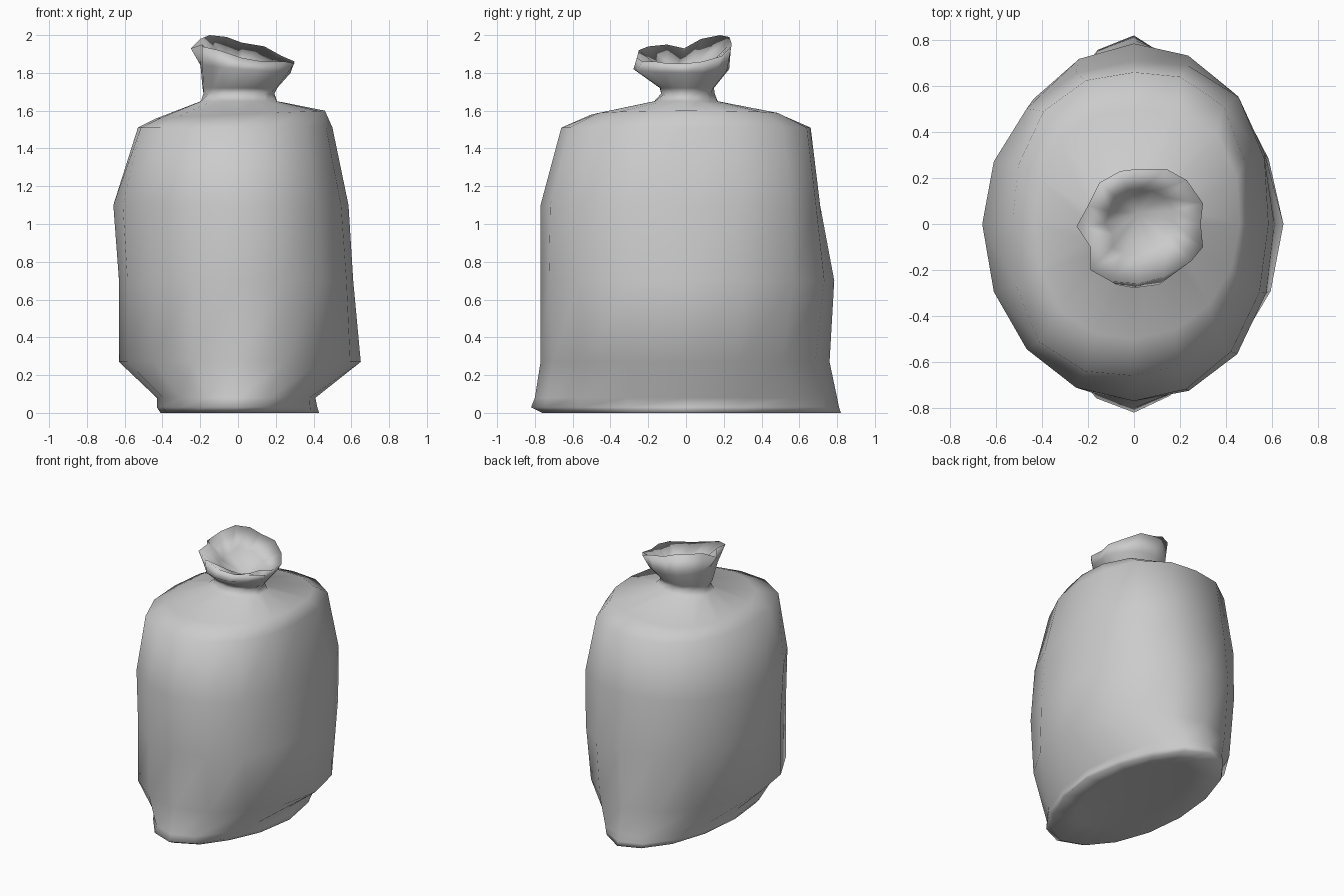
import bpy, bmesh, math

N = 16  # sides of the sack


def ring(bm, z, xl, xr, yf, yb, bulge=(0, 0, 0, 0), pleat=0.0, zoff=0.0):
    """Lopsided ellipse: reach left, right, front, back; bulge per quadrant."""
    verts = []
    for i in range(N):
        a = 2 * math.pi * i / N
        c, s = math.cos(a), math.sin(a)
        k = 1 + bulge[i * 4 // N] * math.sin(2 * a) ** 2
        k += pleat if i % 2 else -pleat * 0.3
        x = c * (xr if c > 0 else xl) * k
        y = s * (yb if s > 0 else yf) * k
        verts.append(bm.verts.new((x, y, z + zoff * c)))
    return verts


def bridge(bm, a, b):
    for i in range(N):
        j = (i + 1) % N
        bm.faces.new((a[i], a[j], b[j], b[i]))


def fan(bm, loop, tip):
    t = bm.verts.new(tip)
    for i in range(N):
        bm.faces.new((loop[i], loop[(i + 1) % N], t))


bm = bmesh.new()
flat = (0, 0, 0, 0)

# underside, body, shoulders and tied neck
profile = [
    (0.03, 0.26, 0.26, 0.55, 0.55),
    (0.00, 0.41, 0.43, 0.76, 0.82, (-0.10, 0, 0, -0.06)),
    (0.03, 0.43, 0.42, 0.82, 0.81, (-0.05, 0, 0, -0.03)),
    (0.08, 0.43, 0.41, 0.80, 0.80),
    (0.27, 0.63, 0.65, 0.77, 0.76, (-0.05, -0.05, 0.01, -0.02)),
    (0.70, 0.63, 0.61, 0.77, 0.785, (0.02, -0.02, 0.01, 0.04)),
    (1.10, 0.66, 0.585, 0.77, 0.71, (0.10, 0.0, 0.0, 0.02)),
    (1.51, 0.53, 0.50, 0.66, 0.66, (0.10, 0.05, 0.10, 0.02)),
    (1.58, 0.43, 0.46, 0.50, 0.50, (0.11, 0.06, 0.06, 0.0), 0.0, 0.02),
    (1.65, 0.20, 0.21, 0.17, 0.17, flat, 0.05),
    (1.69, 0.18, 0.19, 0.13, 0.15, flat, -0.05),
    (1.72, 0.19, 0.21, 0.14, 0.15, flat, 0.04),
    (1.82, 0.20, 0.28, 0.28, 0.23, flat, 0.02, -0.02),
]
rings = [ring(bm, *p) for p in profile]
fan(bm, rings[0], (0, 0, 0.03))

# wavy open mouth above the tie
rim = [
    (0.29, 0.0, 1.85), (0.30, 0.09, 1.86), (0.23, 0.19, 1.89), (0.14, 0.24, 1.94),
    (0.02, 0.24, 1.96), (-0.06, 0.23, 1.99), (-0.15, 0.18, 2.0), (-0.2, 0.08, 1.98),
    (-0.25, -0.01, 1.93), (-0.19, -0.1, 1.95), (-0.19, -0.2, 1.94), (-0.1, -0.25, 1.92),
    (0.02, -0.26, 1.88), (0.13, -0.23, 1.86), (0.25, -0.16, 1.86), (0.30, -0.1, 1.85),
]
rings.append([bm.verts.new(p) for p in rim])

# pleated inside of the mouth, gathered to a point
rings.append([bm.verts.new((0.01 + x * 0.55, 0.01 + y * 0.55, 1.82 + (z - 1.9) * 0.5 + 0.015 * (-1) ** i))
              for i, (x, y, z) in enumerate(rim)])
for a, b in zip(rings, rings[1:]):
    bridge(bm, a, b)
fan(bm, rings[-1], (0.02, 0.05, 1.72))

bmesh.ops.recalc_face_normals(bm, faces=bm.faces)
for f in bm.faces:
    f.smooth = True
mesh = bpy.data.meshes.new("sack")
bm.to_mesh(mesh)
bm.free()
sack = bpy.data.objects.new("sack", mesh)
bpy.context.collection.objects.link(sack)
